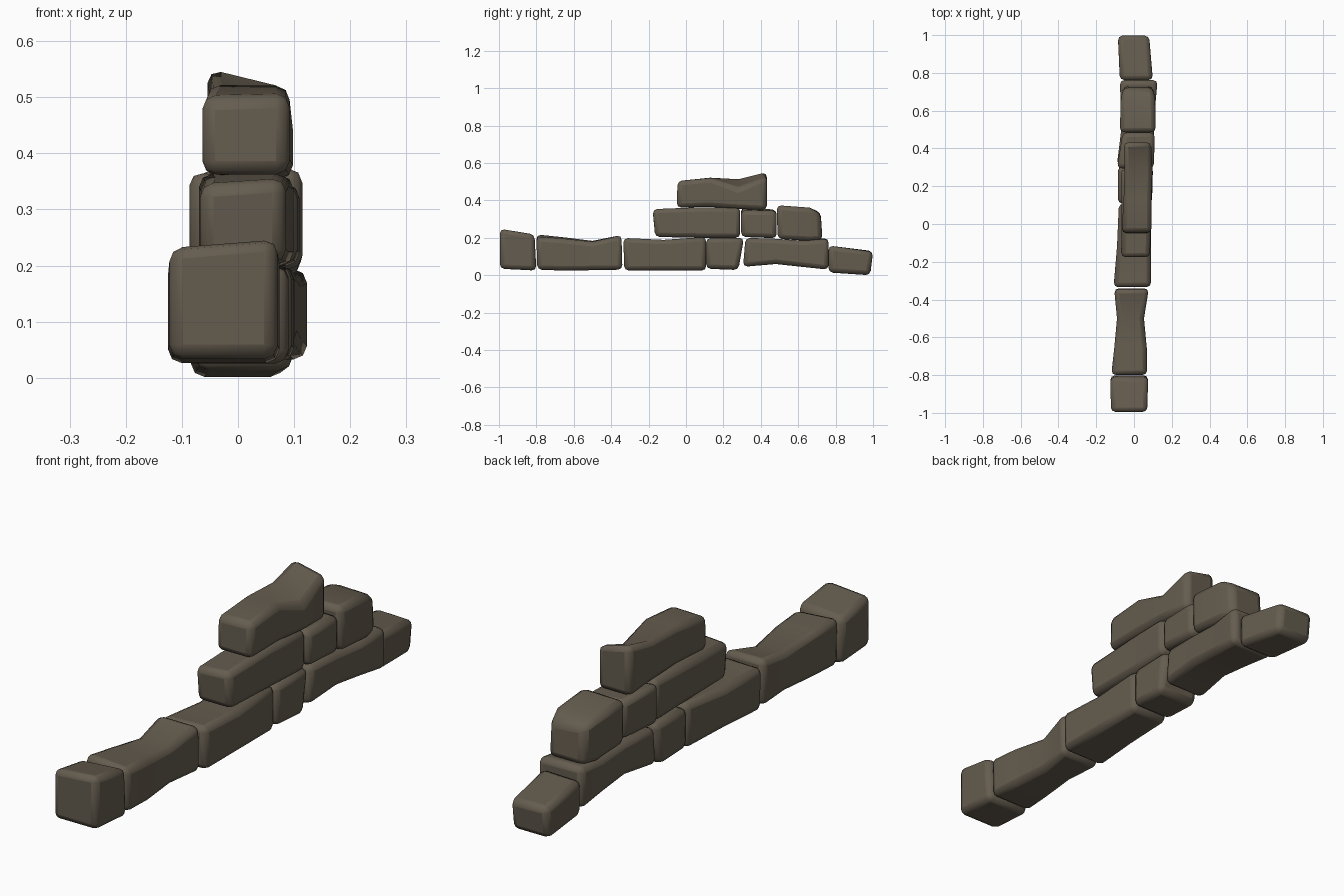
import bpy, bmesh

mat = bpy.data.materials.new("stone_brown")
mat.diffuse_color = (0.13, 0.108, 0.078, 1)


def stone(name, *stations, bevel=0.024):
    """Loft four-cornered sections along y, then chamfer the block edges.
    Station: y at bottom, y at top, x left, x right, z bottom, z top left, z top right."""
    bm = bmesh.new()
    rings = []
    for yb, yt, x0, x1, z0, zl, zr in stations:
        corners = [(x0, yb, z0), (x1, yb, z0), (x1, yt, zr), (x0, yt, zl)]
        rings.append([bm.verts.new(c) for c in corners])
    for a, b in zip(rings, rings[1:]):
        for i in range(4):
            j = (i + 1) % 4
            bm.faces.new((a[i], a[j], b[j], b[i]))
    bm.faces.new(rings[0][::-1])
    bm.faces.new(rings[-1])
    bmesh.ops.recalc_face_normals(bm, faces=bm.faces)
    me = bpy.data.meshes.new(name)
    bm.to_mesh(me)
    bm.free()
    me.materials.append(mat)
    ob = bpy.data.objects.new(name, me)
    bpy.context.collection.objects.link(ob)
    mod = ob.modifiers.new("worn_edges", 'BEVEL')
    mod.width = bevel
    mod.segments = 2
    mod.profile = 0.5
    mod.limit_method = 'ANGLE'
    mod.angle_limit = 0.87
    bpy.ops.object.select_all(action='DESELECT')
    ob.select_set(True)
    bpy.context.view_layer.objects.active = ob
    bpy.ops.object.shade_smooth_by_angle(angle=0.6)
    return ob


# bottom course, front to back
stone("base_stone_1",
      (-0.995, -0.995, -0.122, 0.07, 0.035, 0.235, 0.25),
      (-0.80, -0.81, -0.125, 0.075, 0.025, 0.205, 0.22))
stone("base_stone_2",
      (-0.795, -0.80, -0.12, 0.07, 0.03, 0.22, 0.205),
      (-0.66, -0.66, -0.105, 0.068, 0.025, 0.205, 0.195),
      (-0.50, -0.50, -0.09, 0.053, 0.027, 0.185, 0.178),
      (-0.34, -0.345, -0.105, 0.078, 0.03, 0.215, 0.215))
stone("base_stone_3",
      (-0.33, -0.335, -0.108, 0.09, 0.025, 0.195, 0.2),
      (-0.12, -0.12, -0.09, 0.09, 0.025, 0.185, 0.19),
      (0.108, 0.108, -0.08, 0.09, 0.025, 0.205, 0.205))
stone("base_stone_4",
      (0.108, 0.108, -0.085, 0.095, 0.035, 0.195, 0.2),
      (0.28, 0.31, -0.085, 0.10, 0.028, 0.2, 0.2))
stone("base_stone_5",
      (0.305, 0.318, -0.09, 0.10, 0.045, 0.2, 0.2),
      (0.48, 0.48, -0.07, 0.105, 0.06, 0.195, 0.195),
      (0.62, 0.62, -0.07, 0.112, 0.045, 0.185, 0.185),
      (0.762, 0.762, -0.075, 0.125, 0.03, 0.2, 0.195))
stone("base_stone_6",
      (0.762, 0.762, -0.075, 0.10, 0.015, 0.155, 0.16),
      (0.985, 1.0, -0.085, 0.08, 0.0, 0.13, 0.125))

# middle course
stone("middle_stone_1",
      (-0.165, -0.178, -0.068, 0.085, 0.205, 0.345, 0.355),
      (0.08, 0.08, -0.065, 0.09, 0.2, 0.355, 0.365),
      (0.29, 0.29, -0.07, 0.10, 0.2, 0.365, 0.36))
stone("middle_stone_2",
      (0.295, 0.295, -0.09, 0.105, 0.205, 0.37, 0.345),
      (0.485, 0.485, -0.06, 0.11, 0.198, 0.35, 0.345))
stone("middle_stone_3",
      (0.49, 0.485, -0.075, 0.115, 0.195, 0.37, 0.375),
      (0.66, 0.66, -0.07, 0.112, 0.183, 0.36, 0.362),
      (0.73, 0.72, -0.055, 0.10, 0.188, 0.34, 0.325))

# capstone with a dipped near side and raised back corner
stone("top_stone",
      (-0.05, -0.045, -0.065, 0.092, 0.362, 0.5, 0.505),
      (0.13, 0.13, -0.055, 0.092, 0.365, 0.522, 0.52),
      (0.28, 0.28, -0.05, 0.098, 0.355, 0.522, 0.465),
      (0.432, 0.432, -0.055, 0.09, 0.348, 0.555, 0.525))
